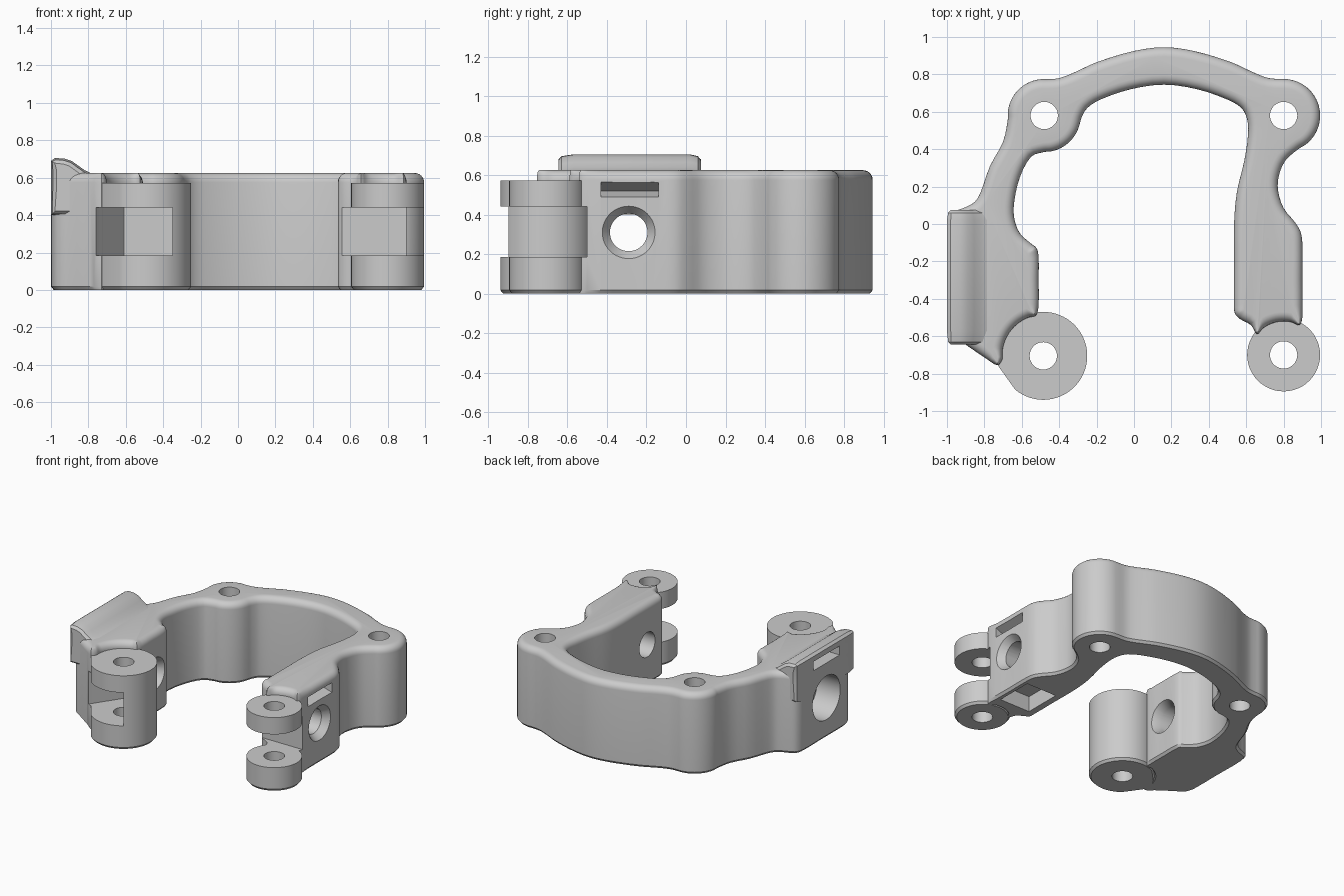
import bpy, bmesh, math
from mathutils import Vector

if "Cube" in bpy.data.objects:
    bpy.data.objects.remove(bpy.data.objects["Cube"], do_unlink=True)

grey = bpy.data.materials.new("light_grey")
grey.use_nodes = True
grey.diffuse_color = (0.6, 0.6, 0.6, 1)
grey.node_tree.nodes["Principled BSDF"].inputs["Base Color"].default_value = (0.6, 0.6, 0.6, 1)


def arc(centre, r, start, end, n=10):
    angles = [math.radians(start + (end - start) * i / n) for i in range(n + 1)]
    return [(centre[0] + r * math.cos(a), centre[1] + r * math.sin(a)) for a in angles]


def smooth(points, steps=3):
    """Closed spline through the points."""
    pts = [Vector(p) for p in points]
    out, n = [], len(pts)
    for i in range(n):
        a, b, c, d = (pts[(i + k) % n] for k in (-1, 0, 1, 2))
        # gentler tangents where neighbouring spans differ in length
        span = (c - b).length
        m1 = (c - a) * (span / ((b - a).length + span))
        m2 = (d - b) * (span / ((d - c).length + span))
        for s in range(steps):
            t = s / steps
            out.append(b * (2*t**3 - 3*t*t + 1) + m1 * (t**3 - 2*t*t + t)
                       + c * (3*t*t - 2*t**3) + m2 * (t**3 - t*t))
    return out


def loft(name, outline, rings, along_y=False):
    """Stack clockwise outlines, each inset by the amount in rings."""
    pts = [Vector(p) for p in outline]
    n = len(pts)
    most = max(r[0] for r in rings)
    steps = []
    for i, p in enumerate(pts):
        t = ((p - pts[i - 1]).normalized() + (pts[(i + 1) % n] - p).normalized()).normalized()
        nrm = Vector((t.y, -t.x))
        d = most * 1.3
        # keep tight corners from folding over themselves
        while d > 0.002 and min((p + nrm * d - q).length for q in pts) < 0.97 * d:
            d *= 0.85
        steps.append(nrm * (min(most, d / 1.3) / most if most else 0))
    bm = bmesh.new()
    loops = []
    for inset, h in rings:
        loop = []
        for p, step in zip(pts, steps):
            q = p + step * inset
            loop.append(bm.verts.new((q.x, h, q.y) if along_y else (q.x, q.y, h)))
        loops.append(loop)
    for low, high in zip(loops, loops[1:]):
        for i in range(n):
            j = (i + 1) % n
            bm.faces.new((low[i], low[j], high[j], high[i]))
    bm.faces.new(loops[0])
    bm.faces.new(loops[-1])
    bmesh.ops.recalc_face_normals(bm, faces=bm.faces)
    mesh = bpy.data.meshes.new(name)
    bm.to_mesh(mesh)
    bm.free()
    mesh.materials.append(grey)
    obj = bpy.data.objects.new(name, mesh)
    bpy.context.collection.objects.link(obj)
    return obj


def cut(cutter, parts):
    for part in parts:
        bpy.context.view_layer.objects.active = part
        mod = part.modifiers.new("cut", 'BOOLEAN')
        mod.operation, mod.solver, mod.object = 'DIFFERENCE', 'MANIFOLD', cutter
        bpy.ops.object.modifier_apply(modifier=mod.name)
    bpy.data.objects.remove(cutter, do_unlink=True)


def cut_prism(parts, outline, low, high, along_y=False):
    cut(loft("cutter", outline, [(0, low), (0, high)], along_y), parts)


def cut_across(parts, x0, x1, r0, r1):
    """Round cut along x through an arm."""
    bpy.ops.mesh.primitive_cone_add(vertices=48, radius1=r0, radius2=r1, depth=x1 - x0,
                                    location=((x0 + x1) / 2, -0.29, 0.31),
                                    rotation=(0, math.pi / 2, 0))
    cutter = bpy.context.object
    cutter.data.materials.append(grey)
    cut(cutter, parts)


def box(x0, x1, y0, y1):
    return [(x0, y0), (x0, y1), (x1, y1), (x1, y0)]


LEFT_BACK, RIGHT_BACK = (-0.48, 0.58), (0.8, 0.58)
LEFT_FRONT, RIGHT_FRONT = (-0.485, -0.705), (0.8, -0.7)
BOSS, BIG_BOSS, TOP = 0.195, 0.235, 0.625

# Horseshoe outline, clockwise from the front of the thick arm
outline = [(-.79, -.72), (-.9, -.645), (-.965, -.6), (-.99, -.55), (-.997, -.5), (-.997, -.25),
           (-.997, 0), (-.97, .06), (-.9, .09), (-.85, .12), (-.82, .17), (-.77, .31), (-.70, .44)]
outline += arc(LEFT_BACK, BOSS, 185, 85)
outline += [(-.40, .78), (-.32, .81), (-.2, .865), (0, .925), (.16, .945), (.32, .925),
            (.52, .865), (.64, .81), (.72, .78)]
outline += arc(RIGHT_BACK, BOSS, 85, -65, 14)
outline += [(.81, .34), (.775, .26), (.77, .18), (.80, .085), (.86, .01), (.89, -.04), (.9, -.1),
            (.9, -.3), (.9, -.5)]
outline += arc(RIGHT_FRONT, 0.18, 62, 142, 6)
outline += [(.625, -.54), (.57, -.51), (.54, -.48), (.535, -.43), (.535, -.2), (.535, 0), (.55, .17),
            (.59, .34), (.61, .48), (.605, .56), (.575, .62), (.5, .665), (.34, .72), (.16, .745),
            (-.02, .72), (-.18, .665), (-.25, .62), (-.28, .57)]
outline += arc(LEFT_BACK, BOSS, -15, -90, 7)
outline += [(-.55, .36), (-.61, .25), (-.64, .12), (-.64, .03), (-.61, -.05), (-.55, -.105),
            (-.52, -.13), (-.51, -.18), (-.51, -.3), (-.51, -.43)]
outline += arc(LEFT_FRONT, 0.22, 100, 185, 8)
outline += [(-.73, -.755)]

# Body with rounded top rim and small lower chamfer
ROUND = 0.05
rings = [(0.015, 0), (0, 0.018)]
rings += [(ROUND * (1 - math.cos(a)), TOP - ROUND + ROUND * math.sin(a))
          for a in (math.pi / 2 * i / 6 for i in range(7))]
body = loft("clamp_body", smooth(outline), rings)

# Raised pad on the thick arm
pad_outline = [(-1, .4), (-1, .55), (-1, .64), (-1, .69), (-.98, .705), (-.93, .703), (-.89, .69),
               (-.855, .665), (-.82, .64), (-.78, .622), (-.73, .61), (-.73, .4)]
pad = loft("raised_pad", pad_outline, [(.03, -.645), (.01, -.63), (0, -.57),
                                       (0, .02), (.01, .06), (.03, .075)], True)

# Front hinge bosses
boss_rings = [(0.015, 0), (0, 0.018), (0, 0.572)]
big = arc(LEFT_FRONT, BIG_BOSS, 120, -130, 48) + [(-.725, -.76), (-.76, -.70), (-.70, -.6)]
large_boss = loft("large_boss", big, boss_rings)
small_boss = loft("small_boss", arc(RIGHT_FRONT, BOSS, 360, 7.5, 47), boss_rings)

# Hinge slots
cut_prism([body, large_boss], [(-.61, -.52), (-.35, -.52), (-.35, -1.1), (-1, -1.1)], 0.185, 0.442)
cut_prism([body, small_boss], box(.4, 1.2, -1.1, -.5), 0.185, 0.442)

# Vertical bolt holes
for centre, part in ((LEFT_BACK, body), (RIGHT_BACK, body),
                     (LEFT_FRONT, large_boss), (RIGHT_FRONT, small_boss)):
    cut_prism([part], arc(centre, 0.073, 360, 10, 35), -0.1, 1)

# Cross holes with their countersinks
cut_across([body], .4, 1.1, .095, .095)
cut_across([body], -1.1, -.4, .095, .095)
cut_across([body], .85, .91, .095, .14)
cut_across([body, pad], -1.1, -.8, .17, .17)
cut_across([body], -.58, -.5, .09, .13)

# Side notches and underside pocket
cut_prism([body], [(.95, .475), (.8, .52), (.95, .585)], -.43, -.14, True)
cut_prism([body, pad], box(-1.1, -.9, .58, .65), -.45, -.13, True)
cut_prism([body], box(.6, .86, -.43, -.14), -0.1, 0.12)

bpy.ops.object.select_all(action='DESELECT')
for part in (body, pad, large_boss, small_boss):
    part.select_set(True)
bpy.context.view_layer.objects.active = body
bpy.ops.object.shade_smooth_by_angle(angle=math.radians(30))
